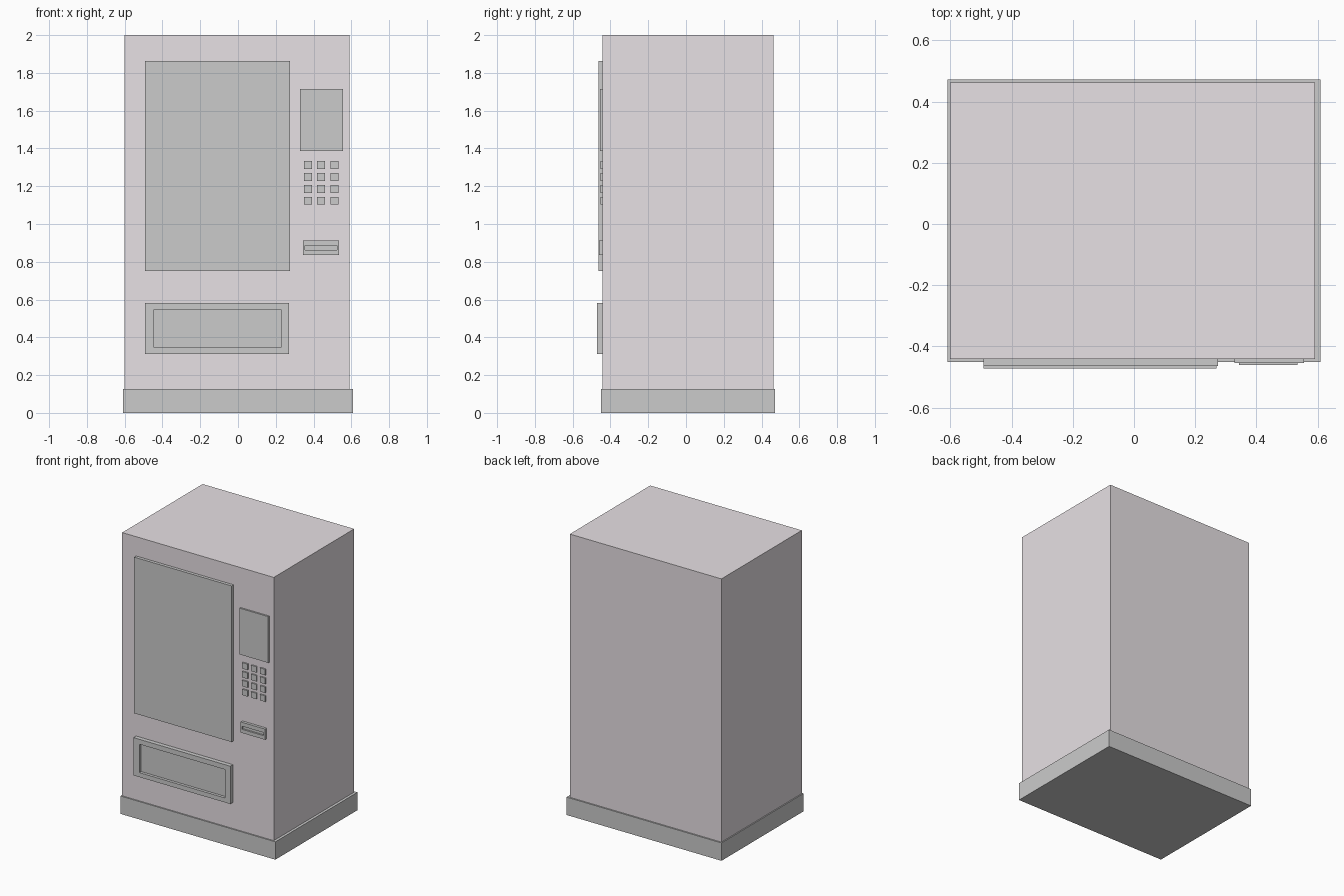
import bpy, bmesh

if "Cube" in bpy.data.objects:
    bpy.data.objects.remove(bpy.data.objects["Cube"])

FRONT = -0.442   # y of the cabinet's front face


def add_object(name, bm):
    bmesh.ops.recalc_face_normals(bm, faces=bm.faces)
    mesh = bpy.data.meshes.new(name)
    bm.to_mesh(mesh)
    bm.free()
    obj = bpy.data.objects.new(name, mesh)
    bpy.context.collection.objects.link(obj)
    return obj


def box(name, x, y, z):
    """Box from (min, max) ranges."""
    bm = bmesh.new()
    bmesh.ops.create_cube(bm, size=1)
    for v in bm.verts:
        v.co = [r[0] if c < 0 else r[1] for c, r in zip(v.co, (x, y, z))]
    return add_object(name, bm)


def panel(name, x, z, front):
    """Raised slab on the cabinet front."""
    return box(name, x, (front, FRONT), z)


def framed_panel(name, x, z, front, inner_x, inner_z, depth):
    """Raised slab with a rectangular pocket in its front face."""
    bm = bmesh.new()
    rings = []
    for rx, rz, y in ((x, z, FRONT), (x, z, front),
                      (inner_x, inner_z, front), (inner_x, inner_z, front + depth)):
        corners = ((0, 0), (1, 0), (1, 1), (0, 1))
        rings.append([bm.verts.new((rx[i], y, rz[j])) for i, j in corners])
    for a, b in zip(rings, rings[1:]):
        for i in range(4):
            j = (i + 1) % 4
            bm.faces.new((a[i], a[j], b[j], b[i]))
    bm.faces.new(rings[0])
    bm.faces.new(rings[-1])
    return add_object(name, bm)


# Cabinet and plinth
cabinet = box("cabinet", (-0.602, 0.591), (FRONT, 0.462), (0.12, 2.0))
paint = bpy.data.materials.new("cabinet_paint")
paint.diffuse_color = (0.80, 0.75, 0.78, 1)
paint.use_nodes = True
paint.node_tree.nodes["Principled BSDF"].inputs["Base Color"].default_value = paint.diffuse_color
cabinet.data.materials.append(paint)
box("plinth", (-0.61, 0.61), (-0.451, 0.472), (0.0, 0.127))

# Display window and control screen
panel("display_window", (-0.492, 0.275), (0.752, 1.863), -0.464)
panel("control_screen", (0.328, 0.556), (1.387, 1.716), -0.454)

# Keypad: 3 columns by 4 rows
for row in range(4):
    for col in range(3):
        cx, cz = 0.37 + 0.07 * col, 1.312 - 0.063 * row
        panel(f"key_{row}_{col}", (cx - 0.021, cx + 0.021), (cz - 0.021, cz + 0.021), -0.452)

# Coin slot and dispensing chute
framed_panel("payment_slot", (0.344, 0.535), (0.837, 0.913), -0.461,
             (0.354, 0.524), (0.863, 0.885), 0.012)
framed_panel("dispensing_chute", (-0.492, 0.27), (0.313, 0.582), -0.472,
             (-0.446, 0.228), (0.345, 0.547), 0.02)
